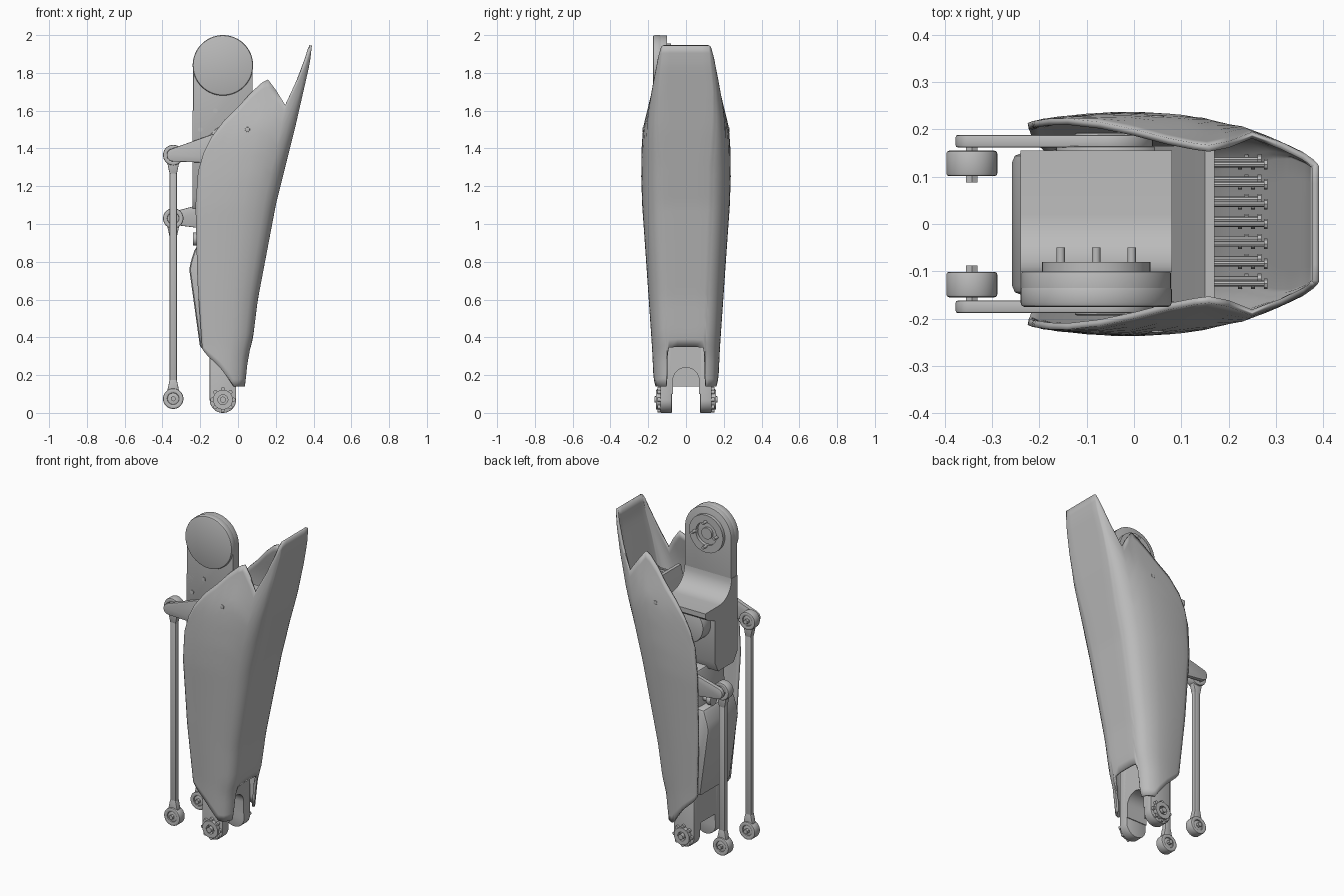
import bpy, bmesh, math
from mathutils import Vector

if "Cube" in bpy.data.objects:
    bpy.data.objects.remove(bpy.data.objects["Cube"], do_unlink=True)

grey = bpy.data.materials.new("plain grey")
grey.use_nodes = True
colour = (0.5, 0.5, 0.5, 1)
grey.diffuse_color = colour
grey.node_tree.nodes["Principled BSDF"].inputs["Base Color"].default_value = colour


def finish(name, bm, bevel=0, angle=0.6):
    """Turn a bmesh into a shaded object, optionally with rounded edges."""
    bmesh.ops.recalc_face_normals(bm, faces=bm.faces[:])
    if bevel:
        edges = [e for e in bm.edges if len(e.link_faces) == 2 and e.calc_face_angle() > 0.7]
        bmesh.ops.bevel(bm, geom=edges, offset=bevel, offset_type='OFFSET', segments=2,
                        profile=0.5, affect='EDGES', clamp_overlap=True)
    mesh = bpy.data.meshes.new(name)
    bm.to_mesh(mesh)
    bm.free()
    mesh.polygons.foreach_set("use_smooth", [True] * len(mesh.polygons))
    mesh.set_sharp_from_angle(angle=angle)
    mesh.materials.append(grey)
    obj = bpy.data.objects.new(name, mesh)
    bpy.context.collection.objects.link(obj)
    return obj


def extrude_profile(name, points, start, end, axis="y", bevel=0):
    """Extrude an xz outline along y, or a yz outline along x."""
    bm = bmesh.new()
    place = (lambda a, b, d: (a, d, b)) if axis == "y" else (lambda a, b, d: (d, a, b))
    face = bm.faces.new([bm.verts.new(place(a, b, start)) for a, b in points])
    out = bmesh.ops.extrude_face_region(bm, geom=[face])
    moved = [v for v in out["geom"] if isinstance(v, bmesh.types.BMVert)]
    step = Vector(place(0, 0, end - start))
    bmesh.ops.translate(bm, verts=moved, vec=step)
    return finish(name, bm, bevel)


def circle(x, z, r, count=40):
    return [(x + r * math.cos(math.tau * k / count), z + r * math.sin(math.tau * k / count))
            for k in range(count)]


def link(name, points, start, end, bevel=0.004):
    """Plate whose outline is the convex hull of xz points."""
    bm = bmesh.new()
    for y in (start, end):
        for x, z in points:
            bm.verts.new((x, y, z))
    out = bmesh.ops.convex_hull(bm, input=bm.verts[:])
    spare = {g for g in out["geom_interior"] if isinstance(g, bmesh.types.BMVert)}
    bmesh.ops.delete(bm, geom=list(spare), context='VERTS')
    bmesh.ops.dissolve_limit(bm, angle_limit=0.01, verts=bm.verts[:], edges=bm.edges[:])
    return finish(name, bm, bevel)


def add_rod(bm, a, b, radius, sides=12):
    a, b = Vector(a), Vector(b)
    matrix = (b - a).to_track_quat('Z', 'Y').to_matrix().to_4x4()
    matrix.translation = (a + b) / 2
    bmesh.ops.create_cone(bm, cap_ends=True, segments=sides, radius1=radius, radius2=radius,
                          depth=(b - a).length, matrix=matrix)


def disc(name, x, z, radius, start, end, bevel=0.0, sides=48):
    bm = bmesh.new()
    add_rod(bm, (x, start, z), (x, end, z), radius, sides)
    return finish(name, bm, bevel)


def ring(name, x, z, outer, inner, start, end, bevel=0, sides=40):
    bm = bmesh.new()
    section = [(outer, start), (outer, end), (inner, end), (inner, start)]
    loops = [[bm.verts.new((x + r * math.cos(math.tau * k / sides), y,
                            z + r * math.sin(math.tau * k / sides))) for r, y in section]
             for k in range(sides)]
    for k in range(sides):
        here, there = loops[k - 1], loops[k]
        for j in range(len(section)):
            bm.faces.new((here[j - 1], here[j], there[j], there[j - 1]))
    return finish(name, bm, bevel)


def bolt_circle(name, x, z, radius, bolt, count, start, end):
    bm = bmesh.new()
    for px, pz in circle(x, z, radius, count):
        add_rod(bm, (px, start, pz), (px, end, pz), bolt)
    return finish(name, bm)


def sample(table, z):
    """Read a height table by straight interpolation."""
    for (z0, v0), (z1, v1) in zip(table, table[1:]):
        if z <= z1:
            return v0 + (v1 - v0) * max(0, (z - z0) / (z1 - z0))
    return table[-1][1]


# Shin shell: rear line, front line and half width by height
rear = [(.14, -.18), (.34, -.19), (.7, -.215), (1.1, -.225), (1.3, -.21), (1.45, -.2)]
front = [(.14, .04), (.3, .055), (.4, .08), (.6, .105), (1.1, .2), (1.5, .3), (1.85, .38), (1.95, .392)]
width = [(.14, .17), (.35, .18), (.8, .211), (1.1, .232), (1.25, .237), (1.4, .235), (1.53, .226),
         (1.68, .202), (1.87, .178), (1.95, .17)]
# Corners of the cross-section grow squarer towards the top
squareness = [(1.3, 1), (1.7, .5)]
# Shell columns from rear edge to centre: depth, width share, bottom, top
columns = [(0, .92, .34, 1.28), (.05, .94, .32, 1.38), (.12, .96, .3, 1.46), (.25, .985, .27, 1.55),
           (.38, 1, .24, 1.62), (.5, 1, .205, 1.7), (.59, .99, .18, 1.75), (.64, .98, .165, 1.765),
           (.73, .95, .14, 1.71), (.85, .88, .14, 1.63), (.92, .8, .14, 1.76), (.965, .7, .14, 1.88),
           (.985, .62, .14, 1.925), (.99, .58, .2, 1.94), (.995, .56, .3, 1.942), (1, .5, .345, 1.945),
           (1, .25, .35, 1.945)]


def build_shell():
    rows = 40
    half = [(s, -w, lo, hi) for s, w, lo, hi in columns]
    around = half + [(1, 0, .35, 1.945)] + columns[::-1]
    bm = bmesh.new()
    grid = []
    for s, share, low, high in around:
        line = []
        for k in range(rows + 1):
            z = low + (high - low) * k / rows
            back = sample(rear, z)
            x = back + s * (sample(front, z) - back)
            # Side panels lean inward towards their peaks
            lean = 1 - .45 * max(0, z - 1.5) if s < .8 else 1
            spread = math.copysign(abs(share) ** sample(squareness, z), share)
            line.append(bm.verts.new((x, spread * lean * sample(width, z), z)))
        grid.append(line)
    for a, b in zip(grid, grid[1:]):
        for k in range(rows):
            bm.faces.new((a[k], b[k], b[k + 1], a[k + 1]))
    shell = finish("shin_shell", bm, angle=0.7)
    # Keep the wall growing inward whichever way the normals settled
    middle = shell.data.polygons[len(shell.data.polygons) // 2]
    thick = shell.modifiers.new("wall", 'SOLIDIFY')
    thick.thickness = 0.014
    thick.offset = -1 if middle.normal.x > 0 else 1


build_shell()

# Knee arm with its round motor cap and inner hub
hip_x, hip_z = -.08, 1.84
link("knee_arm", circle(hip_x, hip_z, .158, 64) + [(-.238, 1.4), (.078, 1.4)], -.16, -.1)
disc("knee_motor_cap", hip_x, hip_z, .16, -.176, -.13, .01, 64)
ring("knee_hub_ring", hip_x, hip_z, .115, .07, -.1, -.08)
disc("knee_hub_centre", hip_x, hip_z, .035, -.1, -.085)
bolt_circle("knee_hub_pins", hip_x, hip_z, .075, .009, 4, -.1, -.05)
for x, z in ((-.12, 1.6), (-.2, 1.5)):
    disc("arm_screw", x, z, .012, -.164, -.16, sides=16)

# Motor housing: a rear column under a ledge that sweeps up to the arm
fillet = [(.02 - .12 * math.sin(a * math.pi / 16), 1.6 - .12 * math.cos(a * math.pi / 16))
          for a in range(9)]
housing = [(-.16, 1.6), (-.16, 1.14), (-.12, 1.08), (.03, 1.08), (.06, 1.14), (.06, 1.4),
           (.13, 1.43), (.155, 1.45), (.155, 1.48)] + fillet
extrude_profile("motor_housing", housing, -.24, .08, "x")
disc("upper_motor", -.1, 1.37, .11, .05, .135, .008)

# Inner frame, rear cover and ankle yoke
extrude_profile("inner_frame", [(-.19, .36), (-.02, .36), (0, .8), (.05, 1.1), (-.17, 1.1), (-.18, .85)],
                -.13, .13, bevel=.012)
extrude_profile("rear_cover", [(-.2, .34), (-.258, .76), (-.25, .8), (-.225, .88), (-.15, .88),
                               (-.13, .34)], -.15, .15, bevel=.02)
arch = [(.07 * math.cos(a * math.pi / 16), .17 + .07 * math.sin(a * math.pi / 16)) for a in range(17)]
extrude_profile("ankle_yoke", [(-.1, .1), (-.1, .5), (.1, .5), (.1, .1), (.07, .1)] + arch + [(-.07, .1)],
                -.15, -.01, "x")
extrude_profile("yoke_back_plate", [(-.15, .14), (-.135, .14), (-.135, .4), (-.15, .4)], -.09, .09)

# Backing plate that follows the shin, with cooling pins between them
extrude_profile("backing_plate", [(-.02, .8), (0, .8), (.07, 1.15), (.17, 1.56), (.15, 1.56), (.05, 1.15)],
                -.165, .165)
bm = bmesh.new()
for row in range(5):
    z = 1.3 + .055 * row
    tip = sample(front, z) - .022
    for k in range(-3, 4):
        y = .042 * k + .01 * (row % 2)
        add_rod(bm, (tip - .13, y, z), (tip, y, z), .006, 8)
        add_rod(bm, (tip - .008, y, z), (tip, y, z), .011, 8)
finish("cooling_pins", bm)

# Parts found on both sides; the two cranks sit at different heights
rod_x, foot_z = -.343, .075
for side, label, crank_z, pivot_z in ((-1, "right", 1.365, 1.41), (1, "left", 1.03, 1.05)):
    # Ankle lug, bearing and bolts
    link(label + "_ankle_lug", circle(-.08, .07, .07) + [(-.15, .42), (-.01, .42)], side * .075, side * .135)
    ring(label + "_ankle_bearing", -.08, .07, .052, .026, side * .13, side * .158)
    bolt_circle(label + "_ankle_bolts", -.08, .07, .056, .011, 8, side * .13, side * .15)
    disc(label + "_ankle_pin", -.08, .07, .016, side * .13, side * .168, sides=20)

    # Crank actuator and tapered crank
    disc(label + "_actuator", -.05, pivot_z, .115, side * .1, side * .165, .006)
    link(label + "_crank", circle(rod_x, crank_z, .034) + circle(-.05, pivot_z, .09),
         side * .162, side * .188)
    disc(label + "_crank_cap", -.05, pivot_z, .075, side * .15, side * .193, .004)

    # Push rod with a bearing at either end
    mid = side * .128
    bm = bmesh.new()
    bmesh.ops.create_cube(bm, size=1)
    bmesh.ops.scale(bm, verts=bm.verts[:], vec=(.04, .032, crank_z - foot_z - .07))
    bmesh.ops.translate(bm, verts=bm.verts[:], vec=(rod_x, mid, (crank_z + foot_z) / 2))
    finish(label + "_push_rod", bm, .007)
    for place, z, way in (("top", crank_z, -1), ("bottom", foot_z, 1)):
        name = label + "_rod_" + place
        ring(name + "_eye", rod_x, z, .054, .03, mid - .027, mid + .027, .006)
        disc(name + "_bearing", rod_x, z, .033, mid - .02, mid + .02, .006)
        link(name + "_neck", circle(rod_x, z + way * .045, .03, 24) +
             [(rod_x - .019, z + way * .1), (rod_x + .019, z + way * .1)], mid - .017, mid + .017)
        disc(name + "_nut", rod_x, z, .014, side * .088, side * .165, sides=6)

    # Shell fixing screw and rear stud
    disc(label + "_shell_screw", .05, 1.5, .013, side * .2, side * .23, .003, 20)
    bm = bmesh.new()
    add_rod(bm, (-.21, side * .07, .92), (-.238, side * .07, .92), .035, 24)
    add_rod(bm, (-.15, side * .07, .92), (-.21, side * .07, .92), .02, 24)
    finish(label + "_rear_stud", bm)
